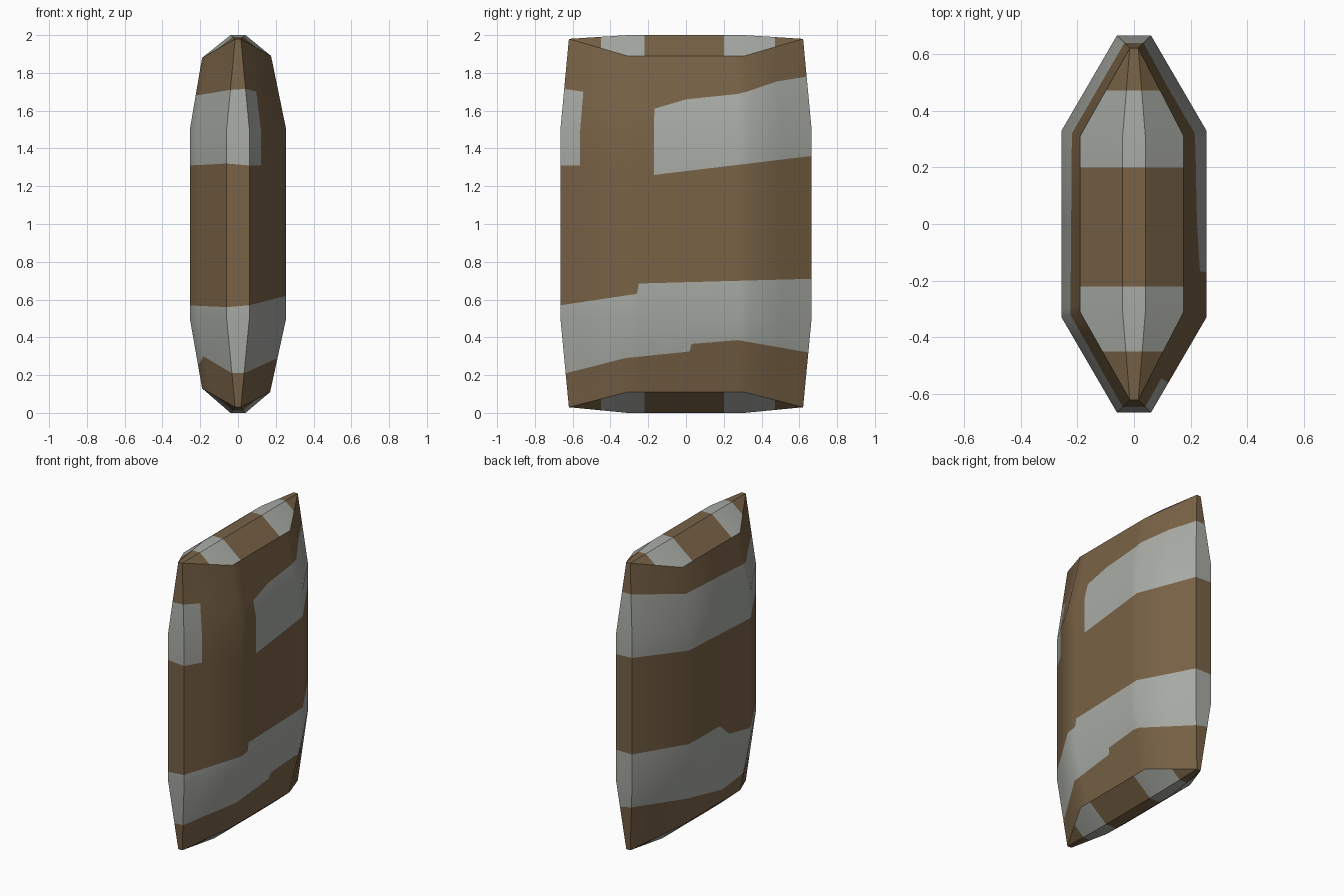
import bpy, bmesh, math
from mathutils import Vector

if "Cube" in bpy.data.objects:
    bpy.data.objects.remove(bpy.data.objects["Cube"])


def material(name, rgb):
    m = bpy.data.materials.new(name)
    m.diffuse_color = (*rgb, 1)
    m.use_nodes = True
    m.node_tree.nodes["Principled BSDF"].inputs["Base Color"].default_value = m.diffuse_color
    return m


MATS = [material("brown", (0.188, 0.122, 0.061)), material("light grey", (0.392, 0.407, 0.376))]


def curve(points, y):
    """Piecewise linear height along y."""
    for (y0, z0), (y1, z1) in zip(points, points[1:]):
        if y <= y1:
            return z0 + (z1 - z0) * max(0, (y - y0) / (y1 - y0))
    return points[-1][1]


def finish(name, bm):
    bmesh.ops.remove_doubles(bm, verts=bm.verts, dist=1e-5)
    me = bpy.data.meshes.new(name)
    bm.to_mesh(me)
    bm.free()
    for m in MATS:
        me.materials.append(m)
    ob = bpy.data.objects.new(name, me)
    bpy.context.collection.objects.link(ob)
    bpy.ops.object.select_all(action='DESELECT')
    ob.select_set(True)
    bpy.context.view_layer.objects.active = ob
    bpy.ops.object.shade_smooth_by_angle(angle=math.radians(35))
    return ob


# Main dimensions: widest ring, and the smaller rim rings (x, z) per side
MY, MX, MTIP, KINK = 0.665, 0.255, 0.06, 0.33
RY, RTIP, RKINK = 0.62, 0.015, 0.31
TOP = {1: (0.175, 1.89), -1: (0.19, 1.88)}
BOTTOM = {1: (0.17, 0.11), -1: (0.19, 0.13)}
TIP_Z = {True: 1.98, False: 0.03}

# Stripe edges (y, z) for each side: lower band then upper band
STRIPES = {
    1: [[(-.665, .21), (-.33, .29), (.02, .325), (.03, .365), (.28, .385), (.665, .32)],
        [(-.665, .57), (-.26, .63), (-.25, .685), (.665, .71)],
        [(-.665, 1.31), (-.56, 1.31), (-.17, 1.26), (.25, 1.31), (.665, 1.36)],
        [(-.665, 1.715), (-.56, 1.70), (-.17, 1.61), (0, 1.66), (.3, 1.69), (.5, 1.755), (.665, 1.78)]],
    -1: [[(-.665, .21), (-.4, .30), (-.33, .25), (-.1, .22), (.33, .32), (.665, .34)],
         [(-.665, .56), (-.3, .57), (-.1, .61), (0, .70), (.665, .71)],
         [(-.665, 1.32), (-.33, 1.31), (.33, 1.34), (.665, 1.365)],
         [(-.665, 1.71), (-.33, 1.68), (.33, 1.71), (.665, 1.78)]],
}


def column(side, y):
    """Vertical column of wall points, following the stripe edges."""
    t = min(1, (MY - abs(y)) / (MY - KINK))        # 0 at the tips, 1 on the flat
    sy = 1 if y > 0 else -1
    ry = sy * (RY + (RKINK - RY) * t) if abs(y) > KINK else y * RKINK / KINK
    mx = side * (MTIP + (MX - MTIP) * t)

    def rim(ends, up):
        x, z = ends[side]
        return Vector((side * (RTIP + (x - RTIP) * t), ry, TIP_Z[up] + (z - TIP_Z[up]) * t))

    top, bot = rim(TOP, True), rim(BOTTOM, False)
    lo, hi = Vector((mx, y, 0.5)), Vector((mx, y, 1.5))

    def at(z):
        if z < 0.5:
            return bot.lerp(lo, (z - bot.z) / (lo.z - bot.z))
        if z > 1.5:
            return hi.lerp(top, (z - hi.z) / (top.z - hi.z))
        return Vector((mx, y, z))

    a, b, c, d = [curve(s, y) for s in STRIPES[side]]
    return [bot, at(a), lo, at(b), at(c), hi, at(d), top]


# Wrapped body: a closed loop of columns
right = [(1, y) for y in (-.665, -.56, -.33, -.26, -.25, -.17, 0, .02, .03, .28, .33, .5, .665)]
left = [(-1, y) for y in (.665, .33, 0, -.1, -.3, -.33, -.4, -.665)]
stations = right + left
bm = bmesh.new()
cols = [[bm.verts.new(p) for p in column(s, y)] for s, y in stations]
for i in range(len(cols)):
    j = (i + 1) % len(cols)
    (s0, y0), (s1, y1) = stations[i], stations[j]
    gap = s0 == s1 == 1 and -.57 < y0 and y1 < -.16   # break in the upper stripe
    for r in range(7):
        f = bm.faces.new((cols[i][r], cols[j][r], cols[j][r + 1], cols[i][r + 1]))
        f.material_index = int(r in (1, 2) or (r in (4, 5) and not gap))
finish("wrapped_body", bm)


# Roof shaped ends with a narrow flat ridge
def end_cap(name, ends, up):
    bm = bmesh.new()
    ridge_z = 2.0 if up else 0.0
    ys = (-RY, -.45, -RKINK, -.22, .2, RKINK, .47, RY)
    rows = []
    for y in ys:
        t = min(1, (RY - abs(y)) / (RY - RKINK))
        tz = TIP_Z[up]
        ix, iz = RTIP + (0.04 - RTIP) * t, tz + (ridge_z - tz) * t
        outer = {s: (s * (RTIP + (ends[s][0] - RTIP) * t), y, tz + (ends[s][1] - tz) * t) for s in (-1, 1)}
        rows.append([bm.verts.new(p) for p in (outer[-1], (-ix, y, iz), (ix, y, iz), outer[1])])
    for k, (a, b) in enumerate(zip(rows, rows[1:])):
        for c in range(3):
            quad = (a[c], a[c + 1], b[c + 1], b[c])
            f = bm.faces.new(quad if up else quad[::-1])
            f.material_index = int(k in (1, 2, 4, 5))
    finish(name, bm)


end_cap("top_end", TOP, True)
end_cap("bottom_end", BOTTOM, False)
